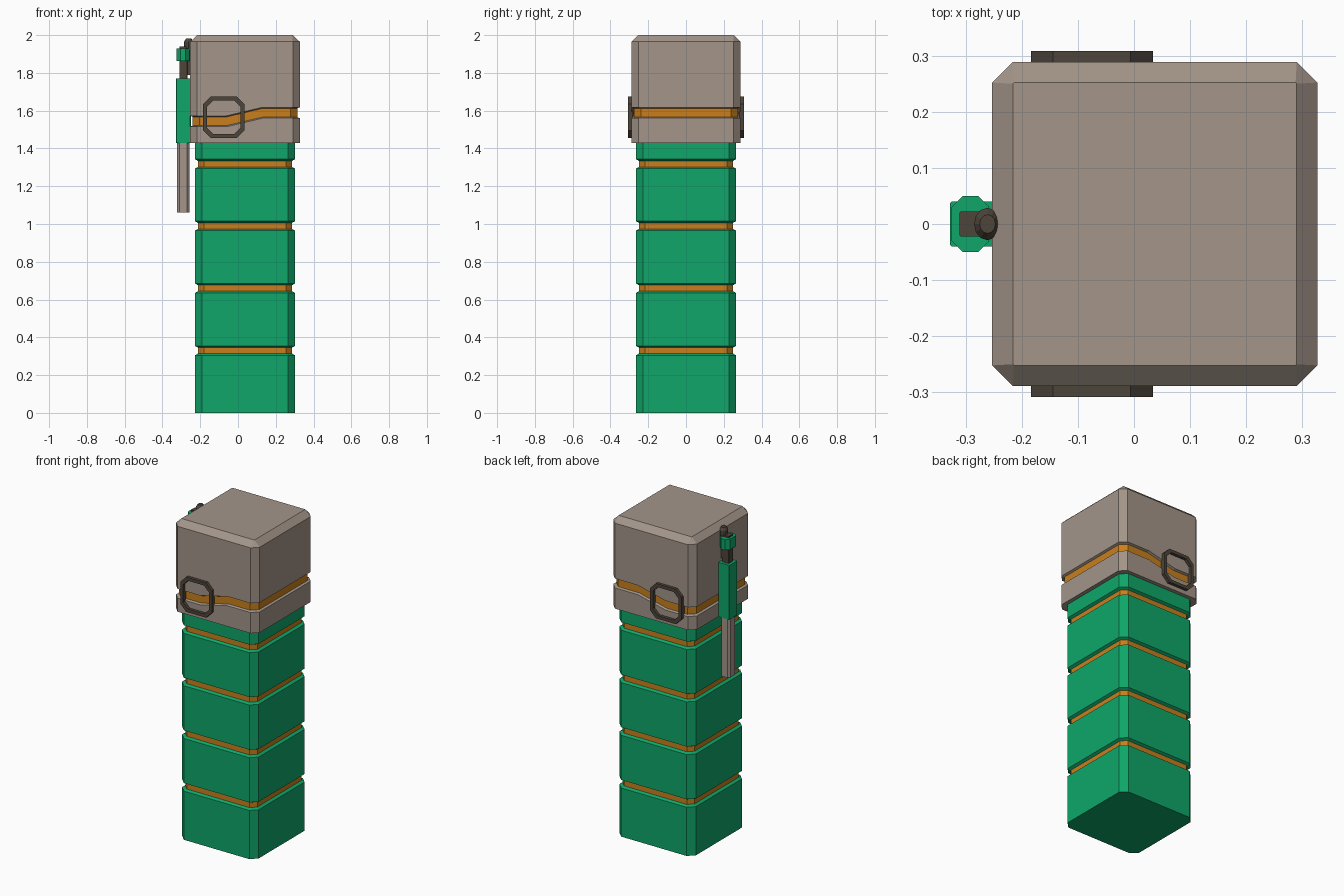
import bpy, bmesh, math

if "Cube" in bpy.data.objects:
    bpy.data.objects.remove(bpy.data.objects["Cube"])


def colour(name, rgb):
    m = bpy.data.materials.new(name)
    m.diffuse_color = (*rgb, 1)
    m.use_nodes = True
    m.node_tree.nodes["Principled BSDF"].inputs["Base Color"].default_value = m.diffuse_color
    return m


GREEN = colour("green", (0.0044, 0.381, 0.141))
ORANGE = colour("orange", (0.578, 0.212, 0.0116))
GREY = colour("warm grey", (0.366, 0.30, 0.251))
DARK = colour("dark brown", (0.076, 0.058, 0.042))


def loft(name, rings, mats, bands=()):
    """Skin a stack of equal-length rings; bands lists levels using material 1."""
    bm = bmesh.new()
    vs = [[bm.verts.new(p) for p in r] for r in rings]
    n = len(vs[0])
    for k in range(len(vs) - 1):
        for i in range(n):
            j = (i + 1) % n
            f = bm.faces.new((vs[k][i], vs[k][j], vs[k + 1][j], vs[k + 1][i]))
            f.material_index = int(k in bands)
    bm.faces.new(vs[0][::-1])
    bm.faces.new(vs[-1])
    bmesh.ops.recalc_face_normals(bm, faces=bm.faces)
    return finish(name, bm, mats)


def finish(name, bm, mats):
    me = bpy.data.meshes.new(name)
    bm.to_mesh(me)
    bm.free()
    for m in mats:
        me.materials.append(m)
    ob = bpy.data.objects.new(name, me)
    bpy.context.collection.objects.link(ob)
    return ob


def outline(cx, cy, hx, hy, c, mid=()):
    """Chamfered rectangle; mid adds points along the front and back sides."""
    front = [(cx - hx + c, cy - hy)] + [(x, cy - hy) for x in mid] + [(cx + hx - c, cy - hy)]
    back = [(x, 2 * cy - y) for x, y in reversed(front)]
    return (front + [(cx + hx, cy - hy + c), (cx + hx, cy + hy - c)]
            + back + [(cx - hx, cy + hy - c), (cx - hx, cy - hy + c)])


def block(name, x0, x1, hy, z0, z1, c, mat):
    o = outline((x0 + x1) / 2, 0, (x1 - x0) / 2, hy, c)
    return loft(name, [[(x, y, z) for x, y in o] for z in (z0, z1)], [mat])


# Segmented body with recessed orange bands
CX = 0.037
levels, bands = [(0, 0)], []
for z in (0.33, 0.66, 0.99, 1.318):
    bands.append(len(levels) + 1)
    levels += [(z - 0.025, 0), (z - 0.016, 0.016), (z + 0.016, 0.016), (z + 0.025, 0)]
levels.append((1.45, 0))
loft("body", [[(x, y, z) for x, y in outline(CX, 0, 0.265 - d, 0.265 - d, 0.038 - 0.4 * d)]
              for z, d in levels], [GREEN, ORANGE], bands)


# Cap with a recessed band that steps up along the front and back
def rise(x):
    return 0.045 * min(1, max(0, (x + 0.06) / 0.19))


rings = []
for z, d, follow in ((1.43, 0, 0), (1.515, 0, 1), (1.521, 0.013, 1), (1.567, 0.013, 1),
                     (1.573, 0, 1), (1.965, 0, 0), (2.0, 0.037, 0)):
    o = outline(CX, 0, 0.29 - d, 0.289 - d, 0.037 if d < 0.03 else 0.002, (-0.06, 0.13))
    rings.append([(x, y, z + follow * rise(x)) for x, y in o])
loft("cap", rings, [GREY, ORANGE], (2,))

# Octagonal ring on the front and the back
for side, label in ((-1, "front_ring"), (1, "back_ring")):
    bm = bmesh.new()
    loops = []
    for inset, y in ((0, 0.28), (0, 0.308), (0.02, 0.308), (0.02, 0.28)):
        o = outline(-0.075, 1.565, 0.109 - inset, 0.109 - inset, 0.04 - 0.3 * inset)
        loops.append([bm.verts.new((x, side * y, z)) for x, z in o])
    for k in range(4):
        a, b = loops[k], loops[(k + 1) % 4]
        for i in range(8):
            j = (i + 1) % 8
            bm.faces.new((a[i], a[j], b[j], b[i]))
    bmesh.ops.recalc_face_normals(bm, faces=bm.faces)
    finish(label, bm, [DARK])

# Clip on the left side
block("clip_blade", -0.323, -0.257, 0.035, 1.06, 1.44, 0.012, GREY)
block("clip_holder", -0.328, -0.25, 0.04, 1.43, 1.77, 0.003, GREEN)
block("clip_stem", -0.311, -0.268, 0.022, 1.76, 1.94, 0.002, DARK)
block("clip_back_bar", -0.272, -0.251, 0.018, 1.79, 1.95, 0.003, DARK)
block("clip_nut", -0.325, -0.258, 0.05, 1.863, 1.93, 0.02, GREEN)

# Rounded knob at the top of the clip
knob = []
for z, s in ((1.92, 0.9), (1.94, 1), (1.965, 1), (1.982, 0.58)):
    knob.append([(-0.261 + 0.024 * s * math.cos(t * math.pi / 6),
                  0.029 * s * math.sin(t * math.pi / 6), z) for t in range(12)])
loft("clip_knob", knob, [DARK])
